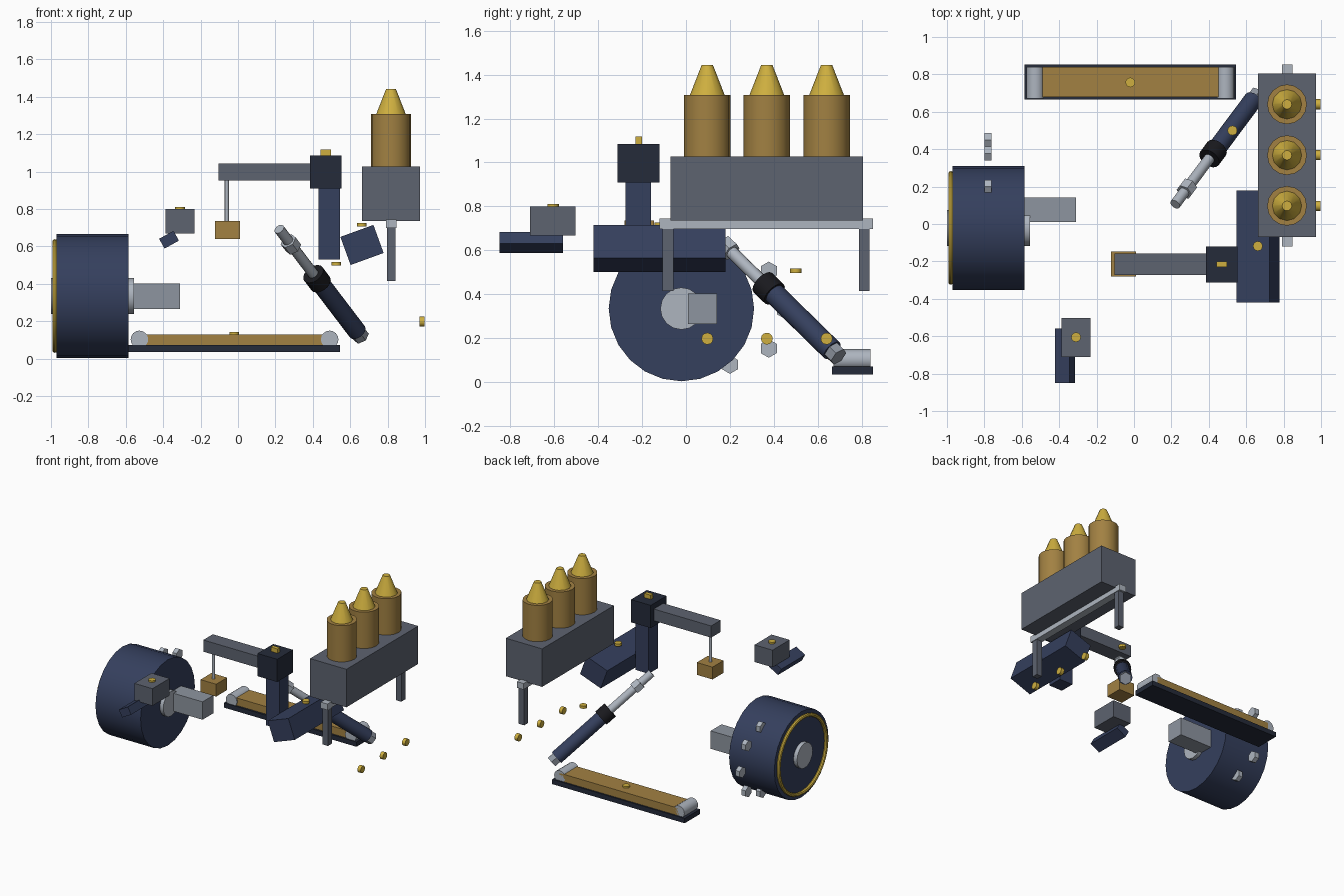
import bpy, math
from mathutils import Vector

if "Cube" in bpy.data.objects:
    bpy.data.objects.remove(bpy.data.objects["Cube"])

COLOURS = {
    "navy": (0.035, 0.05, 0.11), "dark": (0.018, 0.024, 0.042), "black": (0.01, 0.01, 0.013),
    "slate": (0.11, 0.125, 0.16), "mid": (0.27, 0.30, 0.35), "light": (0.42, 0.46, 0.52),
    "bronze": (0.36, 0.22, 0.055), "gold": (0.62, 0.43, 0.05),
}
MATS = {}
for key, rgb in COLOURS.items():
    MATS[key] = bpy.data.materials.new(key)
    MATS[key].diffuse_color = (*rgb, 1)


def finish(name, mat, smooth=False):
    ob = bpy.context.object
    ob.name = name
    ob.data.materials.append(MATS[mat])
    if smooth:
        bpy.ops.object.shade_smooth_by_angle(angle=math.radians(31))
    return ob


def box(name, mat, x, y, z, tilt=0):
    """Box from (min, max) ranges, tilted about the y axis."""
    bpy.ops.mesh.primitive_cube_add(size=1)
    ob = finish(name, mat)
    ob.location = [(a + b) / 2 for a, b in (x, y, z)]
    ob.scale = [abs(b - a) for a, b in (x, y, z)]
    ob.rotation_euler.y = math.radians(-tilt)
    return ob


def rod(name, mat, a, b, r, r2=None, sides=24):
    """Cylinder or cone between two points."""
    a, b = Vector(a), Vector(b)
    bpy.ops.mesh.primitive_cone_add(vertices=sides, radius1=r, radius2=r if r2 is None else r2,
                                    depth=(b - a).length, location=(a + b) / 2)
    ob = finish(name, mat, sides > 8)
    ob.rotation_euler = (b - a).to_track_quat('Z', 'Y').to_euler()
    return ob


def stud(name, x, y, z, h=0.02):
    """Small gold disc facing up, z is its top."""
    rod(name, "gold", (x, y, z - h), (x, y, z), 0.026, sides=12)


# Drum with hub, rim ring, axle block and ring of hex bolts
DY, DZ = -0.021, 0.335
rod("drum", "navy", (-0.97, DY, DZ), (-0.585, DY, DZ), 0.331)
rod("drum_hub", "light", (-1.0, DY, DZ), (-0.556, DY, DZ), 0.096, sides=16)
bpy.ops.mesh.primitive_torus_add(major_radius=0.29, minor_radius=0.014, major_segments=32,
                                 minor_segments=8, location=(-0.979, DY, DZ),
                                 rotation=(0, math.pi / 2, 0))
finish("drum_rim_ring", "gold", True)
box("axle_block", "mid", (-0.59, -0.31), (0.01, 0.142), (0.265, 0.403))
for i in range(8):
    a = i * math.pi / 4
    y, z = 0.2 + 0.25 * math.cos(a), 0.33 + 0.25 * math.sin(a)
    bolt = rod(f"drum_bolt_{i}", "light", (-0.798, y, z), (-0.762, y, z), 0.042, sides=6)

# Conveyor: base, belt and end rollers
box("conveyor_base", "dark", (-0.585, 0.545), (0.665, 0.852), (0.035, 0.072))
box("conveyor_belt", "bronze", (-0.525, 0.49), (0.68, 0.84), (0.07, 0.13))
for side, x in (("left", -0.527), ("right", 0.49)):
    rod(f"conveyor_roller_{side}", "light", (x, 0.672, 0.103), (x, 0.84, 0.103), 0.047, sides=16)
stud("conveyor_stud", -0.02, 0.757, 0.142)

# Shell rack with three shells, rail, legs and side studs
CX = 0.818
box("rack_body", "slate", (0.664, 0.974), (-0.07, 0.805), (0.735, 1.028))
for i, y in enumerate((0.097, 0.368, 0.64)):
    rod(f"shell_case_{i}", "bronze", (CX, y, 1.02), (CX, y, 1.308), 0.106, sides=16)
    rod(f"shell_tip_{i}", "gold", (CX, y, 1.305), (CX, y, 1.443), 0.08, 0.026, sides=12)
    rod(f"side_stud_{i}", "gold", (0.97, y, 0.198), (0.997, y, 0.198), 0.027, sides=12)
box("rack_rail", "light", (0.79, 0.847), (-0.12, 0.852), (0.698, 0.745))
for side, y in (("front", -0.082), ("back", 0.812)):
    box(f"rack_leg_{side}", "slate", (0.796, 0.842), (y - 0.024, y + 0.024), (0.415, 0.70))

# Crane: post, head, arm and hanging block
box("crane_post", "navy", (0.431, 0.545), (-0.275, -0.16), (0.53, 0.92))
box("crane_head", "dark", (0.385, 0.553), (-0.312, -0.12), (0.91, 1.085))
box("crane_cap", "gold", (0.441, 0.497), (-0.229, -0.2), (1.08, 1.118))
box("crane_arm", "slate", (-0.105, 0.40), (-0.273, -0.157), (0.953, 1.043))
rod("crane_cable", "light", (-0.06, -0.213, 0.72), (-0.06, -0.213, 0.96), 0.011, sides=12)
box("hanging_block", "bronze", (-0.124, 0.01), (-0.28, -0.146), (0.64, 0.735))

# Tilted cradle beside the crane
box("cradle", "navy", (0.569, 0.757), (-0.42, 0.179), (0.528, 0.688), 20)
stud("cradle_stud", 0.662, -0.118, 0.726)

# Control box with tilted grip
box("control_box", "slate", (-0.387, -0.233), (-0.71, -0.502), (0.668, 0.80))
stud("control_stud", -0.31, -0.605, 0.812)
box("control_grip", "navy", (-0.413, -0.325), (-0.85, -0.56), (0.606, 0.666), 29)

# Hydraulic ram: end nut, barrel, collar, rod and rod nut along one axis
A, B = Vector((0.66, 0.695, 0.115)), Vector((0.22, 0.105, 0.693))
for name, mat, t0, t1, r, n in (("ram_end_nut", "mid", 0, 0.1, 0.045, 6),
                                ("ram_barrel", "navy", 0.05, 0.54, 0.05, 16),
                                ("ram_collar", "black", 0.495, 0.585, 0.061, 16),
                                ("ram_rod", "light", 0.5, 1, 0.029, 12),
                                ("ram_rod_nut", "light", 0.825, 0.89, 0.046, 6)):
    rod(name, mat, A.lerp(B, t0), A.lerp(B, t1), r, sides=n)
stud("ram_stud", 0.526, 0.50, 0.518)

for m in bpy.data.materials:
    if m.users and not m.is_grease_pencil:
        m.use_nodes = True
        m.node_tree.nodes["Principled BSDF"].inputs["Base Color"].default_value = m.diffuse_color
